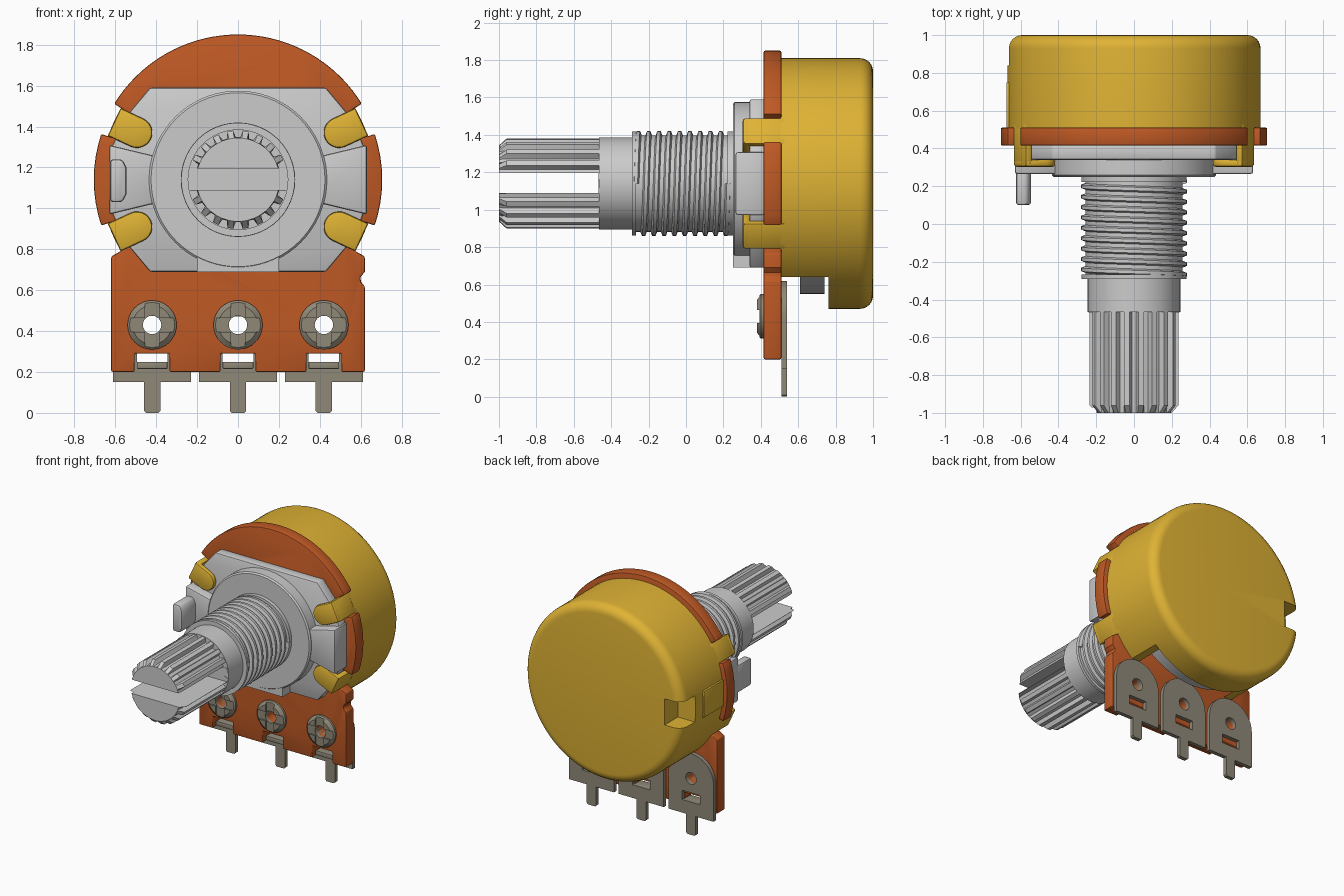
import bpy, bmesh
from math import sin, cos, pi, radians

if "Cube" in bpy.data.objects:
    bpy.data.objects.remove(bpy.data.objects["Cube"])

ZC = 1.14  # height of the shaft axis


def material(name, rgb):
    m = bpy.data.materials.new(name)
    m.diffuse_color = (*rgb, 1)
    m.use_nodes = True
    m.node_tree.nodes["Principled BSDF"].inputs["Base Color"].default_value = m.diffuse_color
    return m


ORANGE = material("orange_board", (0.52, 0.1, 0.018))
YELLOW = material("yellow_metal", (0.74, 0.45, 0.035))
BROWN = material("tinned_metal", (0.28, 0.25, 0.19))


def finish(name, bm, mat=None, bevel=0):
    bmesh.ops.remove_doubles(bm, verts=bm.verts, dist=1e-5)
    bmesh.ops.recalc_face_normals(bm, faces=bm.faces)
    me = bpy.data.meshes.new(name)
    bm.to_mesh(me)
    bm.free()
    ob = bpy.data.objects.new(name, me)
    bpy.context.collection.objects.link(ob)
    if mat:
        me.materials.append(mat)
    if bevel:
        b = ob.modifiers.new("bevel", 'BEVEL')
        b.width, b.segments, b.limit_method, b.angle_limit = bevel, 2, 'ANGLE', radians(40)
        apply(ob, b)
    return ob


def apply(ob, mod):
    bpy.context.view_layer.objects.active = ob
    bpy.ops.object.modifier_apply(modifier=mod.name)


def loft(bm, rings, caps=True, closed=True):
    vs = [[bm.verts.new(p) for p in r] for r in rings]
    n = len(vs[0])
    for a, b in zip(vs, vs[1:]):
        for i in range(n):
            j = (i + 1) % n
            bm.faces.new((a[i], a[j], b[j], b[i]))
    if caps:
        bm.faces.new(vs[0])
        bm.faces.new(vs[-1])


def prism(name, outline, y0, y1, mat=None, bevel=0):
    """Extrude an (x, z) outline along y."""
    bm = bmesh.new()
    loft(bm, [[(x, y, z) for x, z in outline] for y in (y0, y1)])
    return finish(name, bm, mat, bevel)


def box(name, x0, x1, y0, y1, z0, z1, mat=None, bevel=0):
    return prism(name, [(x0, z0), (x1, z0), (x1, z1), (x0, z1)], y0, y1, mat, bevel)


def lathe(name, prof, mat=None, cx=0, cz=ZC, n=72):
    """Revolve (radius, y) points about the y axis through (cx, cz)."""
    bm = bmesh.new()
    rings = [[(cx + r * cos(2 * pi * i / n), y, cz + r * sin(2 * pi * i / n))
              for i in range(n)] for r, y in prof]
    loft(bm, rings, caps=False)
    bmesh.ops.dissolve_degenerate(bm, dist=1e-6, edges=bm.edges)
    return finish(name, bm, mat)


def cut(ob, cutters):
    for c in cutters:
        c.hide_render = True
        m = ob.modifiers.new("cut", 'BOOLEAN')
        m.operation, m.solver, m.object = 'DIFFERENCE', 'EXACT', c
        apply(ob, m)
    for c in cutters:
        bpy.data.objects.remove(c)


def arc(r, a0, a1, n, cx=0, cz=ZC):
    return [(cx + r * cos(radians(a0 + (a1 - a0) * i / n)),
             cz + r * sin(radians(a0 + (a1 - a0) * i / n))) for i in range(n + 1)]


def hole(x):
    return lathe("hole_cutter", [(0, 0.2), (0.045, 0.2), (0.045, 0.8), (0, 0.8)], cx=x, cz=0.43, n=24)


TERMS = (-0.42, 0, 0.42)

# Orange board: round top with clip notches, square foot with terminal notches
out = []
for x in TERMS:
    out += [(x - 0.085, 0.2), (x - 0.085, 0.29), (x + 0.085, 0.29), (x + 0.085, 0.2)]
out = [(-0.62, 0.2)] + out + [(0.62, 0.2), (0.62, 0.62), (0.6, 0.642), (0.6, 0.665), (0.62, 0.69), (0.62, 0.765)]
out += arc(0.63, -31.5, -18.5, 3) + arc(0.705, -18.5, 18.5, 8) + arc(0.63, 18.5, 31.5, 3)
out += arc(0.71, 31.5, 148.5, 36)
out += arc(0.63, 148.5, 161.5, 3) + arc(0.705, 161.5, 198.5, 8) + arc(0.63, 198.5, 211.5, 3)
out += [(-0.62, 0.765)]
board = prism("board", out, 0.415, 0.51, ORANGE, 0.008)
cut(board, [hole(x) for x in TERMS])

# Yellow can: rounded back, open at the bottom front, notched on one side
rim = [(0.6 + 0.07 * sin(a * pi / 12), 0.93 + 0.07 * cos(a * pi / 12)) for a in range(6, -1, -1)]
can = lathe("can", [(0, 0.76), (0.63, 0.76), (0.63, 0.505), (0.67, 0.505)] + rim + [(0, 1.0)], YELLOW, n=96)
cut(can, [box("opening_cutter", -1, 1, 0.4, 0.763, 0.2, 0.64),
          box("notch_cutter", -0.9, -0.52, 0.84, 1.2, 1.04, 1.24)])
box("can_side_tab", -0.676, -0.64, 0.51, 0.75, 1.04, 1.24, YELLOW, 0.005)

# Rotor seen through the opening in the can
lathe("rotor", [(0, 0.61), (0.59, 0.61), (0.59, 0.74), (0, 0.74)])

# Yellow clips folded from the can over the front plate
for name, ang in (("upper_right", 25), ("upper_left", 155), ("lower_right", -25), ("lower_left", 205)):
    c, s = cos(radians(ang)), sin(radians(ang))

    def turn(pts):
        return [(x * c - z * s, ZC + x * s + z * c) for x, z in pts]
    tip = arc(0.075, 90, 270, 12, 0.545, 0)
    prism("clip_" + name, turn([(0.668, 0.075)] + tip + [(0.668, -0.075)]), 0.303, 0.342, YELLOW, 0.012)
    prism("clip_arm_" + name, turn([(0.632, -0.075), (0.668, -0.075), (0.668, 0.075), (0.632, 0.075)]),
          0.31, 0.53, YELLOW, 0.006)

# Grey front plate
half = [(0.43, 0.69), (0.53, 0.81), (0.6, 0.94), (0.625, 1.0), (0.625, 1.28), (0.6, 1.34), (0.53, 1.47), (0.43, 1.59)]
prism("front_plate", half + [(-x, z) for x, z in reversed(half)], 0.34, 0.42, None, 0.01)

# Raised boss, its foot, and side wings
lathe("boss", [(0, 0.25), (0.425, 0.25), (0.435, 0.26), (0.435, 0.35), (0, 0.35)])
box("boss_foot", -0.2, 0.2, 0.252, 0.35, 0.69, 0.9)
for side, k in (("right", 1), ("left", -1)):
    prism("wing_" + side, [(k * x, z) for x, z in ((0.38, 1.03), (0.63, 0.97), (0.63, 1.31), (0.38, 1.25))],
          0.265, 0.42, None, 0.012)

# Locating pin on the left wing
prism("locating_pin", [(-0.625, 1.03), (-0.565, 1.03), (-0.545, 1.07), (-0.545, 1.2), (-0.565, 1.24), (-0.625, 1.24)],
      0.1, 0.3, None, 0.015)

# Threaded bushing: core plus a helical ridge
lathe("bushing_core", [(0, -0.285), (0.258, -0.285), (0.258, 0.26), (0, 0.26)])
bm = bmesh.new()
N, TURNS, PITCH = 48, 9, 0.055
ridge = ((0.25, -0.02), (0.28, -0.009), (0.28, 0.009), (0.25, 0.02))
loft(bm, [[(r * cos(2 * pi * j / N), -0.268 + PITCH * j / N + d, ZC + r * sin(2 * pi * j / N))
           for r, d in ridge] for j in range(N * TURNS + 1)])
finish("bushing_thread", bm)
for nm, y0, y1 in (("front", -0.29, -0.268), ("rear", 0.222, 0.255)):
    lathe("bushing_ring_" + nm, [(0, y0), (0.278, y0), (0.278, y1), (0, y1)])

# Shaft: smooth collar and splined, slotted tip
lathe("shaft_collar", [(0, -0.465), (0.246, -0.465), (0.246, -0.2), (0, -0.2)])
bm = bmesh.new()
TEETH = 20
spline = [((t + f - 0.175) * 2 * pi / TEETH + pi / 2, r) for t in range(TEETH)
          for f, r in ((0, 0.208), (0.35, 0.208), (0.48, 0.241), (0.87, 0.241))]
loft(bm, [[(min(r, m) * cos(a), y, ZC + min(r, m) * sin(a)) for a, r in spline]
          for y, m in ((-1.0, 0.204), (-0.96, 0.3), (-0.46, 0.3))])
tip = finish("shaft_spline", bm)
cut(tip, [box("slot_cutter", -0.4, 0.4, -1.2, -0.468, 1.09, 1.195)])

# Terminals: arched plate with window, pin, bent tab and split rivet
for i, x in enumerate(TERMS):
    n = ("left", "middle", "right")[i]
    arch = [(x - 0.04, 0.15), (x - 0.04, 0.01), (x - 0.03, 0), (x + 0.03, 0), (x + 0.04, 0.01), (x + 0.04, 0.15),
            (x + 0.19, 0.15)] + arc(0.19, 0, 180, 24, x, 0.43) + [(x - 0.19, 0.15)]
    plate = prism("terminal_" + n, arch, 0.51, 0.54, BROWN)
    cut(plate, [hole(x), box("window_cutter", x - 0.075, x + 0.075, 0.4, 0.7, 0.25, 0.32)])
    box("terminal_tab_" + n, x - 0.075, x + 0.075, 0.44, 0.53, 0.215, 0.25, BROWN, 0.005)
    rivet = lathe("rivet_" + n, [(0.045, 0.42), (0.12, 0.42), (0.12, 0.4), (0.095, 0.38), (0.045, 0.38), (0.045, 0.42)],
                  BROWN, x, 0.43, 32)
    cut(rivet, [box("groove_cutter", x - a, x + a, 0.3, 0.392, 0.43 - b, 0.43 + b)
                for a, b in ((0.035, 0.2), (0.2, 0.035))])
    lathe("rivet_sleeve_" + n, [(0.045, 0.40), (0.055, 0.40), (0.055, 0.53), (0.045, 0.53), (0.045, 0.40)],
          BROWN, x, 0.43, 24)

# Smooth shading with sharp edges kept
bpy.ops.object.select_all(action='SELECT')
bpy.ops.object.shade_smooth_by_angle(angle=radians(35))
